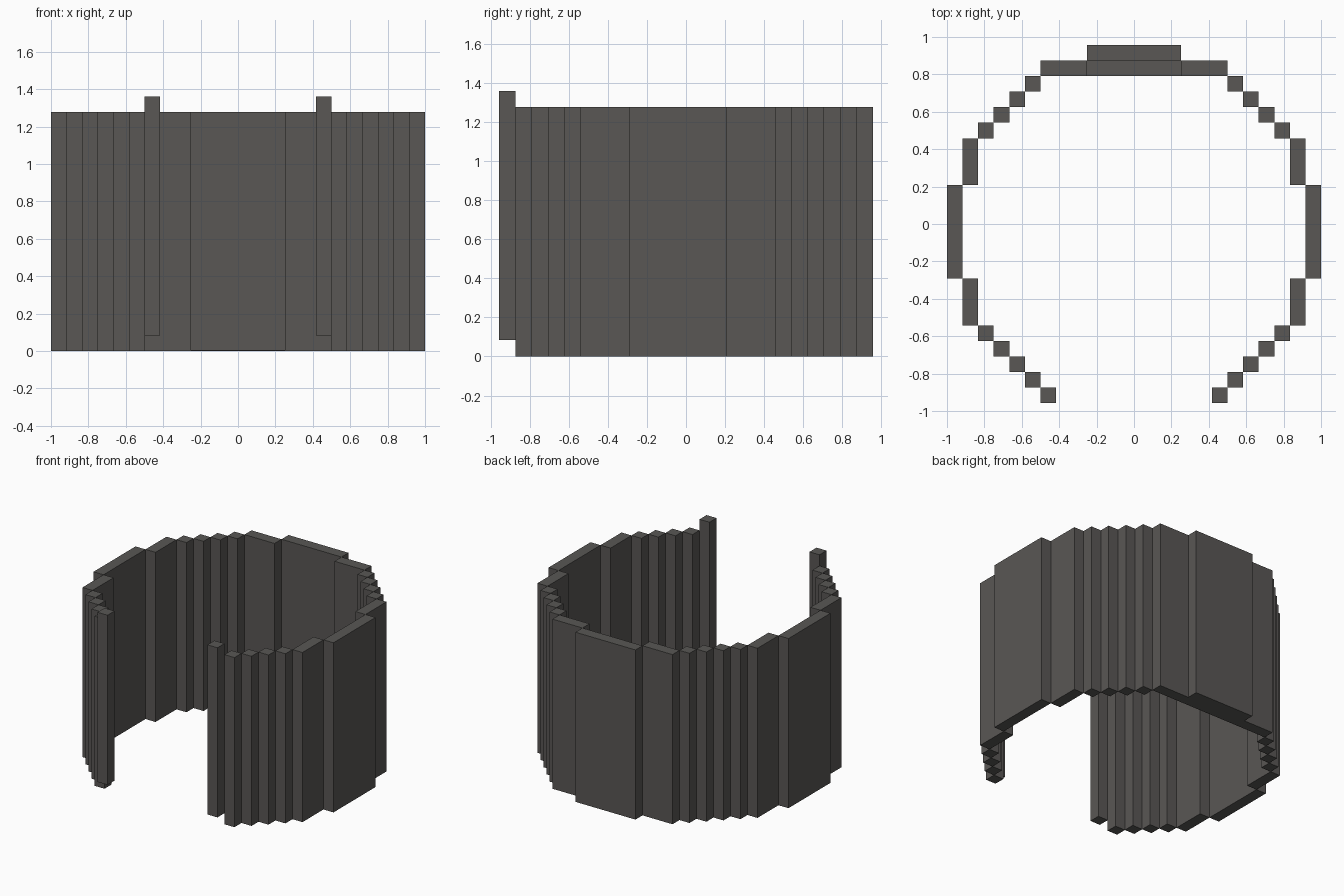
import bpy
import bmesh

if "Cube" in bpy.data.objects:
    bpy.data.objects.remove(bpy.data.objects["Cube"])

U = 1 / 12          # grid step of the plan
HEIGHT = 1.278      # panel height

mat = bpy.data.materials.new("dark warm grey")
mat.use_nodes = True
colour = (0.1, 0.095, 0.09, 1)
mat.diffuse_color = colour
mat.node_tree.nodes["Principled BSDF"].inputs["Base Color"].default_value = colour


def panel(name, x0, x1, y0, y1, z0=0.0, height=HEIGHT):
    """Box on the plan grid; y is counted from the front edge."""
    bm = bmesh.new()
    bmesh.ops.create_cube(bm, size=1)
    for v in bm.verts:
        v.co.x = (x0 if v.co.x < 0 else x1) * U
        v.co.y = ((y0 if v.co.y < 0 else y1) - 11.5) * U
        v.co.z = z0 if v.co.z < 0 else z0 + height
    mesh = bpy.data.meshes.new(name)
    bm.to_mesh(mesh)
    bm.free()
    mesh.materials.append(mat)
    obj = bpy.data.objects.new(name, mesh)
    bpy.context.collection.objects.link(obj)


def pair(name, x0, x1, y0, y1, z0=0.0):
    panel("left_" + name, x0, x1, y0, y1, z0)
    panel("right_" + name, -x1, -x0, y0, y1, z0)


# Raised posts at the front opening
pair("front_post", 5, 6, 0, 1, U)

# Stepped slats on the front and back diagonals
for i in range(4):
    pair(f"front_slat_{i + 1}", 6 + i, 7 + i, 1 + i, 2 + i)
    pair(f"back_slat_{i + 1}", 6 + i, 7 + i, 20 - i, 21 - i)

# Broad side walls
pair("front_side_panel", 10, 11, 5, 8)
pair("side_panel", 11, 12, 8, 14)
pair("back_side_panel", 10, 11, 14, 17)

# Back wall with its thin inner sill
pair("back_panel", 3, 6, 21, 22)
panel("back_centre_panel", -3, 3, 22, 23)
panel("back_sill", -3, 3, 21, 22, 0, 0.005)
